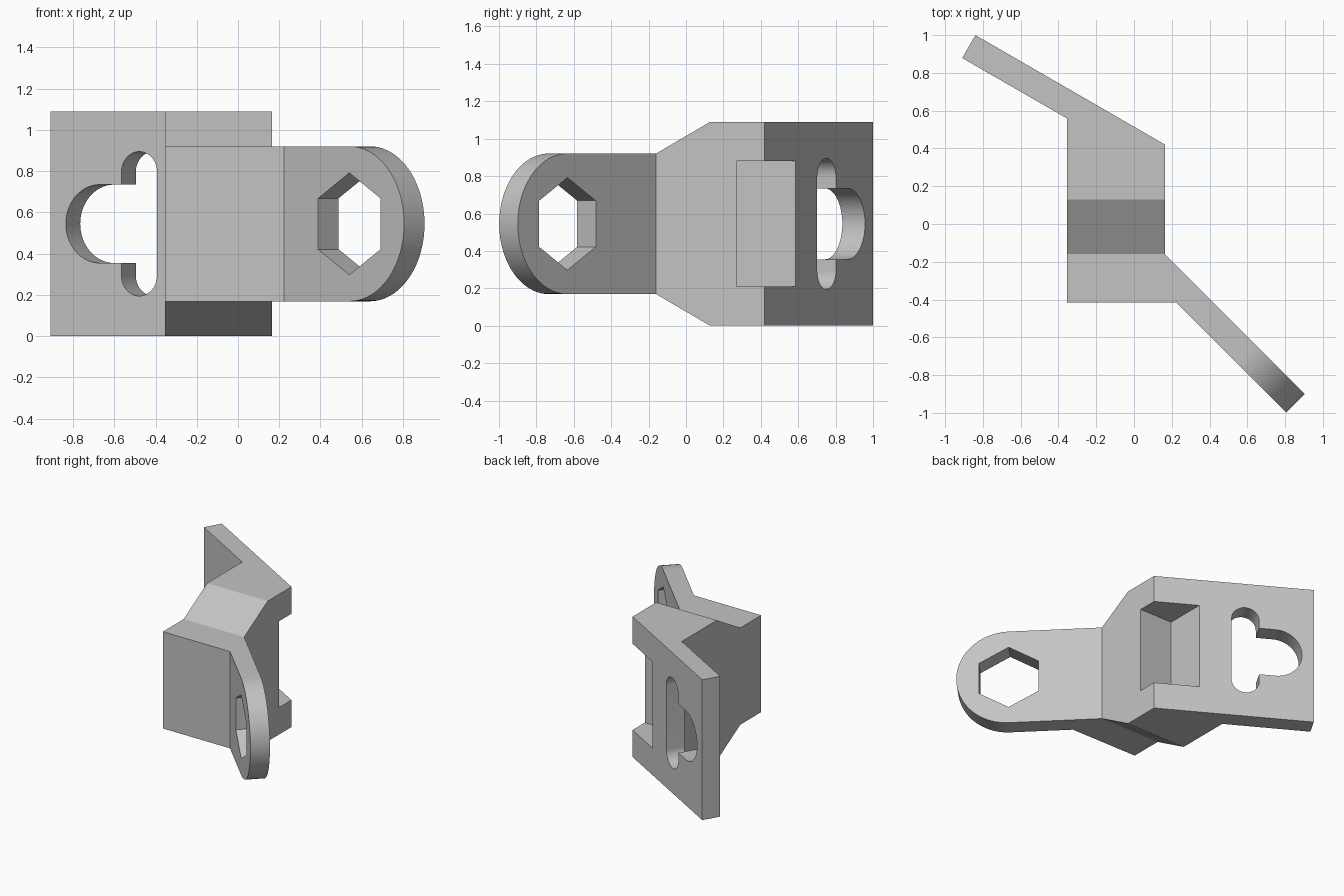
import bpy, bmesh, math
from mathutils import Vector

if "Cube" in bpy.data.objects:
    bpy.data.objects.remove(bpy.data.objects["Cube"], do_unlink=True)

HEIGHT = 1.09
MID = HEIGHT / 2
THICK = 0.14
UP = Vector((0, 0, 1))

# Back plate and arm each have an origin corner, a run direction and a normal
PLATE = (Vector((0.165, 0.42, 0)),
         Vector((-math.cos(math.pi / 6), 0.5, 0)),
         Vector((0.5, math.cos(math.pi / 6), 0)))
ARM = (Vector((0.165, -0.16, 0)),
       Vector((1, -1, 0)).normalized(),
       Vector((1, 1, 0)).normalized())


def arc(cx, cy, radius, start, end, steps=24):
    return [(cx + radius * math.cos(math.radians(start + (end - start) * i / steps)),
             cy + radius * math.sin(math.radians(start + (end - start) * i / steps)))
            for i in range(steps + 1)]


def prism(name, points, origin, u, v, n, low, high):
    """Extrude a 2D outline in the (u, v) plane along n."""
    bm = bmesh.new()
    base = [bm.verts.new(origin + u * a + v * b + n * low) for a, b in points]
    face = bm.faces.new(base)
    grown = bmesh.ops.extrude_face_region(bm, geom=[face])["geom"]
    moved = [g for g in grown if isinstance(g, bmesh.types.BMVert)]
    bmesh.ops.translate(bm, verts=moved, vec=n * (high - low))
    bmesh.ops.recalc_face_normals(bm, faces=bm.faces)
    mesh = bpy.data.meshes.new(name)
    bm.to_mesh(mesh)
    bm.free()
    obj = bpy.data.objects.new(name, mesh)
    bpy.context.collection.objects.link(obj)
    return obj


def cut(target, cutter):
    cutter.hide_render = True
    mod = target.modifiers.new(cutter.name, "BOOLEAN")
    mod.operation = "DIFFERENCE"
    mod.solver = "EXACT"
    mod.object = cutter
    bpy.context.view_layer.objects.active = target
    bpy.ops.object.modifier_apply(modifier=mod.name)
    bpy.data.objects.remove(cutter, do_unlink=True)


def plan(frame, run, depth):
    p = frame[0] + frame[1] * run + frame[2] * depth
    return (p.x, p.y)


def through(name, points, frame):
    return prism(name, points, frame[0], frame[1], UP, frame[2], -0.3, 0.1)


# Bracket: plan outline of plate, centre block and arm
outline = [plan(PLATE, 0, 0), plan(PLATE, 1.16, 0), plan(PLATE, 1.16, -THICK),
           (-0.355, 0.559), (-0.355, -0.415), (0.222, -0.415),
           plan(ARM, 1.046, -THICK), plan(ARM, 1.046, 0), plan(ARM, 0, 0)]
X, Y = Vector((1, 0, 0)), Vector((0, 1, 0))
bracket = prism("bracket", outline, Vector(), X, Y, UP, 0, HEIGHT)

# Rounded arm end
reach, radius = 0.67, 0.376
end_shape = arc(reach, MID, radius, 90, -90, 40)
end_shape += [(reach, -0.3), (1.4, -0.3), (1.4, 1.4), (reach, 1.4)]
cut(bracket, through("arm_end_cutter", end_shape, ARM))

# Tapers above and below, narrowing the block towards the arm
taper = [(0.42, 1.26), (-0.16, MID + radius), (-1.3, MID + radius), (-1.3, 1.26)]
cut(bracket, prism("top_taper_cutter", taper, Vector(), Y, UP, X, -1.3, 1.3))
flipped = [(y, HEIGHT - z) for y, z in taper]
cut(bracket, prism("bottom_taper_cutter", flipped, Vector(), Y, UP, X, -1.3, 1.3))

# Hexagonal hole in the arm
cut(bracket, through("hex_cutter", arc(reach, MID, 0.247, 30, 330, 5), ARM))

# Slot with a round side bulge in the plate
keyhole = arc(0.663, MID - 0.25, 0.1, 180, 360)
keyhole += arc(0.884, MID, 0.19, -90, 90, 32)
keyhole[25:25] = [(0.763, MID - 0.19)]
keyhole += [(0.763, MID + 0.19)] + arc(0.663, MID + 0.25, 0.1, 0, 180)
cut(bracket, through("keyhole_cutter", keyhole, PLATE))

# Square notch in the rear corner
notch = [(-0.12, 0.27), (0.5, 0.27), (0.5, 0.9), (-0.12, 0.9)]
cut(bracket, prism("notch_cutter", notch, Vector(), X, Y, UP, 0.21, 0.88))

# Material and shading
grey = bpy.data.materials.new("light_grey")
grey.use_nodes = True
colour = (0.55, 0.55, 0.55, 1)
grey.diffuse_color = colour
grey.node_tree.nodes["Principled BSDF"].inputs["Base Color"].default_value = colour
bracket.data.materials.clear()
bracket.data.materials.append(grey)
bpy.ops.object.select_all(action="DESELECT")
bracket.select_set(True)
bpy.context.view_layer.objects.active = bracket
bpy.ops.object.shade_smooth_by_angle(angle=math.radians(25))
